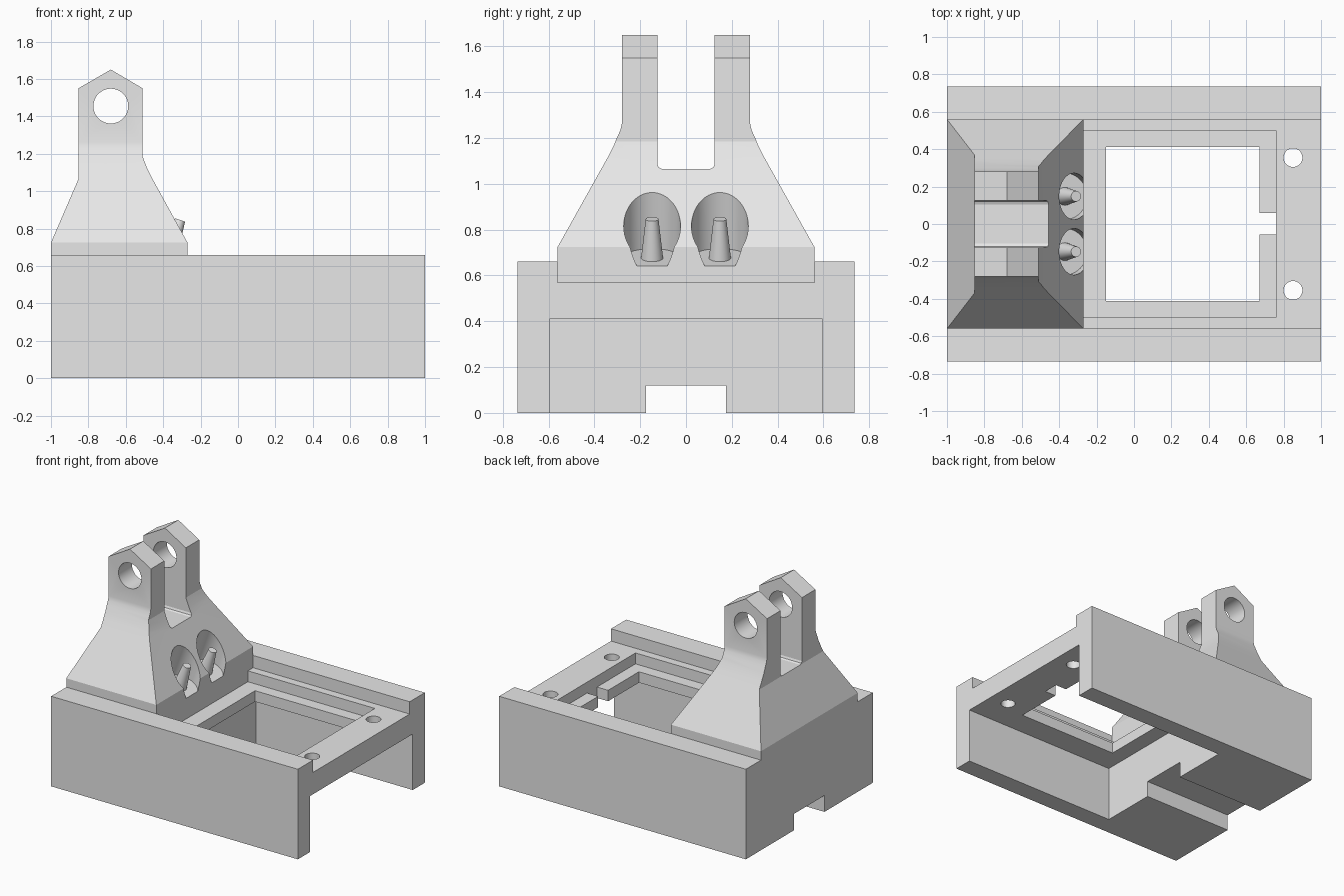
import bpy
import bmesh
from math import radians
from mathutils import Vector

if "Cube" in bpy.data.objects:
    bpy.data.objects.remove(bpy.data.objects["Cube"], do_unlink=True)

grey = bpy.data.materials.new("plain grey")
grey.use_nodes = True
grey.diffuse_color = (0.8, 0.8, 0.8, 1)
grey.node_tree.nodes["Principled BSDF"].inputs["Base Color"].default_value = (0.8, 0.8, 0.8, 1)


def add_object(name, bm):
    bmesh.ops.recalc_face_normals(bm, faces=bm.faces)
    mesh = bpy.data.meshes.new(name)
    bm.to_mesh(mesh)
    bm.free()
    mesh.materials.append(grey)
    obj = bpy.data.objects.new(name, mesh)
    bpy.context.collection.objects.link(obj)
    return obj


def extrude(name, points, direction):
    """Solid made by sweeping a closed outline along a vector."""
    bm = bmesh.new()
    face = bm.faces.new([bm.verts.new(p) for p in points])
    result = bmesh.ops.extrude_face_region(bm, geom=[face], use_keep_orig=True)
    moved = [v for v in result["geom"] if isinstance(v, bmesh.types.BMVert)]
    bmesh.ops.translate(bm, verts=moved, vec=direction)
    return add_object(name, bm)


def box(name, x, y, z):
    corners = [(x[0], y[0], z[0]), (x[1], y[0], z[0]), (x[1], y[1], z[0]), (x[0], y[1], z[0])]
    return extrude(name, corners, (0, 0, z[1] - z[0]))


def cone(name, start, axis, length, r1, r2, sides=48):
    """Cone or cylinder rising from start along axis."""
    bm = bmesh.new()
    bmesh.ops.create_cone(bm, cap_ends=True, segments=sides, radius1=r1, radius2=r2, depth=length)
    axis = Vector(axis).normalized()
    bmesh.ops.rotate(bm, verts=bm.verts, matrix=axis.to_track_quat('Z', 'Y').to_matrix())
    bmesh.ops.translate(bm, verts=bm.verts, vec=Vector(start) + axis * length / 2)
    return add_object(name, bm)


def combine(target, tool, operation='DIFFERENCE'):
    tool.hide_render = True
    mod = target.modifiers.new(operation.title(), 'BOOLEAN')
    mod.operation = operation
    mod.solver = 'EXACT'
    mod.object = tool
    bpy.context.view_layer.objects.active = target
    bpy.ops.object.modifier_apply(modifier=mod.name)
    bpy.data.objects.remove(tool, do_unlink=True)


def smooth(obj):
    bpy.ops.object.select_all(action='DESELECT')
    obj.select_set(True)
    bpy.context.view_layer.objects.active = obj
    bpy.ops.object.shade_smooth_by_angle(angle=radians(20))


# Base: block with a top channel, open underside and a framed window
base = box("base_housing", (-1, 1), (-0.735, 0.735), (0, 0.66))
cuts = [
    ("channel", (-1.1, 1.1), (-0.56, 0.56), (0.57, 0.8)),
    ("underside", (-0.27, 1.1), (-0.595, 0.595), (-0.1, 0.41)),
    ("cable_notch", (-1.1, 0), (-0.175, 0.175), (-0.1, 0.12)),
    ("ledge_recess", (-0.27, 0.76), (-0.5, 0.5), (0.49, 0.7)),
    ("window", (-0.15, 0.67), (-0.412, 0.412), (0.3, 0.6)),
    ("ledge_slot", (0.6, 0.76), (-0.055, 0.06), (0.3, 0.6)),
]
for cut in cuts:
    combine(base, box(*cut))
for side in (-1, 1):
    combine(base, cone("screw_hole", (0.85, side * 0.355, 0.3), (0, 0, 1), 0.5, 0.05, 0.05))
smooth(base)

# Tower: front outline crossed with side outline
front = [(-1, 0.57), (-0.27, 0.57), (-0.27, 0.725), (-0.457, 1.065), (-0.485, 1.12),
         (-0.51, 1.185), (-0.51, 1.55), (-0.68, 1.65), (-0.853, 1.55), (-0.853, 1.065), (-1, 0.725)]
half = [(0.56, 0.57), (0.56, 0.725), (0.343, 1.113), (0.317, 1.163), (0.3, 1.205), (0.287, 1.232),
        (0.28, 1.262), (0.28, 1.7), (0.125, 1.7), (0.125, 1.085), (0.119, 1.071), (0.105, 1.065)]
outline = half + [(-y, z) for y, z in reversed(half)]
tower = extrude("hinge_tower", [(x, -0.8, z) for x, z in front], (0, 1.6, 0))
combine(tower, extrude("side_outline", [(-1.2, y, z) for y, z in outline], (1.4, 0, 0)), 'INTERSECT')
combine(tower, cone("pivot_hole", (-0.68, -0.5, 1.455), (0, 1, 0), 1, 0.093, 0.093))

# Tilted round pits, each with a tapered peg
tilt = (0.33, 0, 0.944)
for side in (-1, 1):
    foot = (-0.369, side * 0.148, 0.676)
    combine(tower, cone("pit", foot, tilt, 0.5, 0.124, 0.124))
    peg = cone("left_peg" if side > 0 else "right_peg", foot, tilt, 0.18, 0.048, 0.028, 32)
    smooth(peg)
smooth(tower)
